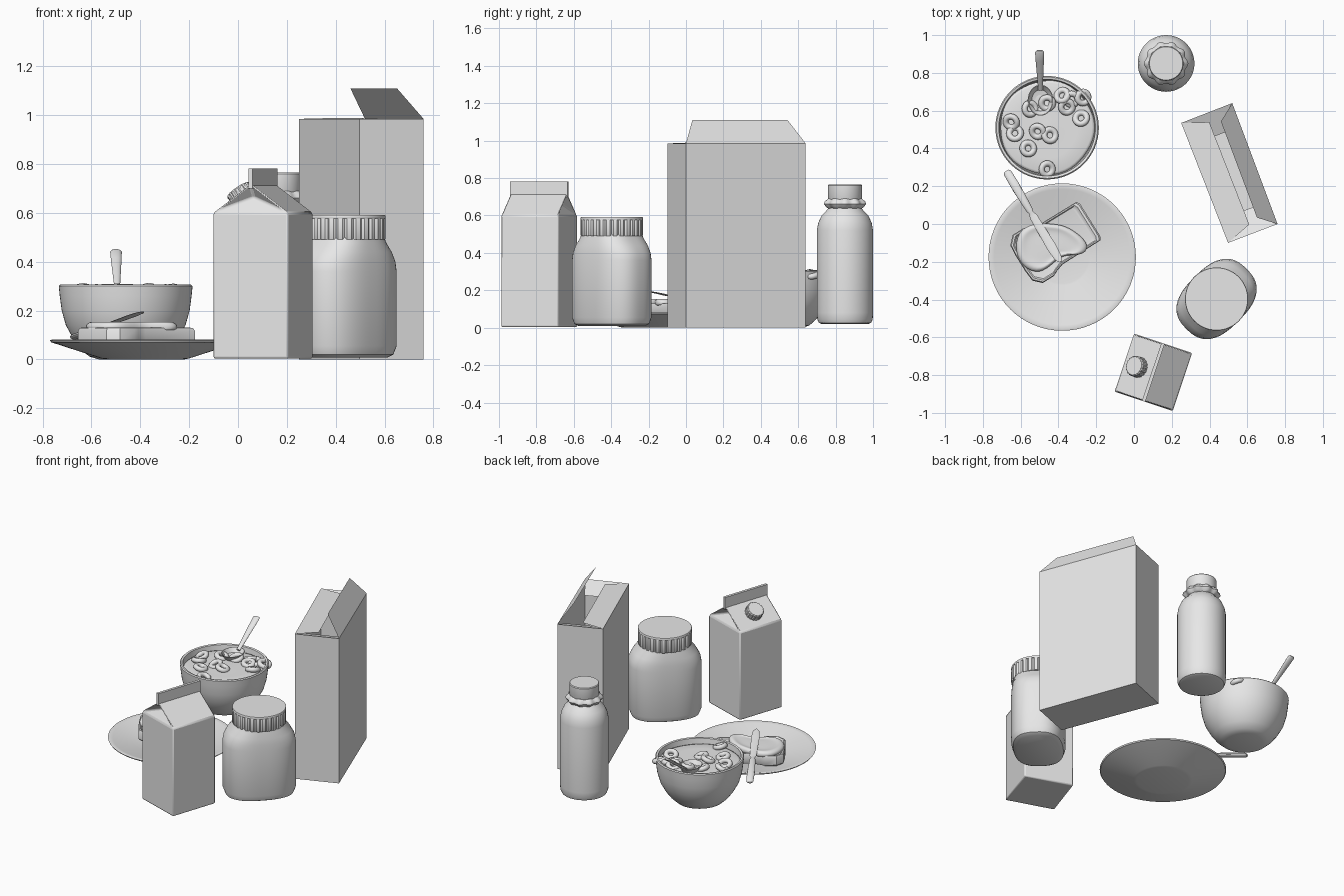
import bpy, bmesh, math
from mathutils import Vector

cube = bpy.data.objects.get("Cube")
if cube:
    bpy.data.objects.remove(cube)

GREY = (0.8, 0.8, 0.8, 1)
mat = bpy.data.materials.new("light_grey")
mat.use_nodes = True
mat.diffuse_color = GREY
mat.node_tree.nodes["Principled BSDF"].inputs["Base Color"].default_value = GREY


def build(name, verts, faces, loc=(0, 0, 0), turn=0, smooth=35):
    """Mesh object with outward normals, smooth below the given angle."""
    mesh = bpy.data.meshes.new(name)
    mesh.from_pydata([tuple(v) for v in verts], [], faces)
    bm = bmesh.new()
    bm.from_mesh(mesh)
    bmesh.ops.recalc_face_normals(bm, faces=bm.faces)
    for f in bm.faces:
        f.smooth = smooth > 0
    bm.to_mesh(mesh)
    bm.free()
    if smooth:
        mesh.set_sharp_from_angle(angle=math.radians(smooth))
    mesh.materials.append(mat)
    ob = bpy.data.objects.new(name, mesh)
    bpy.context.scene.collection.objects.link(ob)
    ob.location = loc
    ob.rotation_euler.z = math.radians(turn)
    return ob


def skin(name, rings, **kw):
    """Join equal rings of points and cap both ends."""
    n = len(rings[0])
    faces = [(k * n + i, k * n + (i + 1) % n, (k + 1) * n + (i + 1) % n, (k + 1) * n + i)
             for k in range(len(rings) - 1) for i in range(n)]
    faces += [tuple(range(n)), tuple(range((len(rings) - 1) * n, len(rings) * n))]
    return build(name, [p for ring in rings for p in ring], faces, **kw)


def lathe(name, profile, segs=48, power=2, ripple=None, **kw):
    """Turn (radius, height[, other radius]) points around z."""
    rings = []
    for p in profile:
        ring = []
        for i in range(segs):
            a = i * math.tau / segs
            c, s = math.cos(a), math.sin(a)
            k = (abs(c) ** power + abs(s) ** power) ** (-1 / power)
            k += ripple(i, a) if ripple else 0
            ring.append((p[0] * k * c, p[-1 if len(p) > 2 else 0] * k * s, p[1]))
        rings.append(ring)
    return skin(name, rings, **kw)


def bar(name, start, end, stations):
    """Bar from start to end with (fraction, width, thickness) sections."""
    start, end = Vector(start), Vector(end)
    d = end - start
    rings = [[(w * math.cos(a), t * d.length, h * math.sin(a))
              for a in (i * math.tau / 12 for i in range(12))] for t, w, h in stations]
    ob = skin(name, rings, loc=start)
    ob.rotation_mode = 'QUATERNION'
    ob.rotation_quaternion = d.to_track_quat('Y', 'Z')
    return ob


def layers(name, outline, steps, **kw):
    """Stack of one outline at (scale, height) steps."""
    cx = sum(p[0] for p in outline) / len(outline)
    cy = sum(p[1] for p in outline) / len(outline)
    return skin(name, [[(cx + (x - cx) * s, cy + (y - cy) * s, z) for x, y in outline]
                       for s, z in steps], **kw)


def groove(depth):
    return lambda i, a: -depth if i % 4 == 0 else 0


# Plate
lathe("plate", [(.16, 0), (.18, .004), (.385, .07), (.39, .078), (.382, .081),
                (.36, .076), (.15, .03), (.14, .028)], segs=64, loc=(-.38, -.175, 0))

# Toast and spread
toast_at = (-.41, -.09, 0)
half = [(.20, .12), (.21, .10)]
lobes = [(-.04, .122), (-.08, .135), (-.11, .15), (-.18, .15), (-.22, .11), (-.225, .05)]
upper = [half[1], half[0]] + lobes
toast_line = upper + [(x, -y) for x, y in reversed(upper)]
layers("toast", toast_line, [(.95, .06), (1, .07), (1, .118), (.97, .129), (.92, .13),
                             (.88, .122), (.85, .121)], loc=toast_at, turn=32)
spread = layers("spread", [(-.63, -.15), (-.62, -.04), (-.53, .01), (-.42, .0), (-.35, -.01),
                           (-.23, -.10), (-.26, -.17), (-.37, -.16), (-.42, -.20),
                           (-.50, -.27), (-.59, -.23)],
                [(.9, .115), (1, .122), (1, .145), (.85, .158), (.7, .147), (.3, .15)], smooth=180)
spread.modifiers.new("soft", 'SUBSURF').levels = 2
spread.modifiers["soft"].render_levels = 2

# Knife
bar("knife", (-.675, .28, .09), (-.39, -.20, .195),
    [(0, .015, .006), (.02, .022, .012), (.2, .024, .013), (.43, .018, .012), (.46, .012, .006),
     (.5, .021, .004), (.85, .026, .004), (.96, .02, .003), (1, .006, .002)])

# Bowl with milk
bowl_at = Vector((-.46, .51, 0))
lathe("bowl", [(.11, 0), (.15, .012), (.185, .045), (.215, .085), (.245, .14), (.262, .2),
               (.27, .26), (.274, .3), (.268, .306), (.256, .303), (.25, .26), (.23, .24)],
      segs=64, loc=bowl_at)
lathe("milk", [(.249, .25), (.249, .268), (.235, .272), (.16, .276), (.1, .272), (.03, .278)],
      ripple=lambda i, a: .012 * math.cos(5 * a), loc=bowl_at, smooth=180)

# Cereal rings
spots = [(-.55, .61), (-.46, .64), (-.38, .68), (-.355, .62), (-.27, .67), (-.28, .56),
         (-.51, .49), (-.445, .47), (-.56, .40), (-.65, .54), (-.63, .48), (-.46, .29), (-.33, .66)]
for n, (x, y) in enumerate(spots):
    tilt = .35 * math.sin(n * 2.3)
    bpy.ops.mesh.primitive_torus_add(major_radius=.031, minor_radius=.016, major_segments=20,
                                     minor_segments=10, location=(x, y, .283),
                                     rotation=(tilt, .35 * math.cos(n * 1.7), 0))
    ob = bpy.context.object
    ob.name = f"cereal_ring_{n + 1}"
    ob.data.materials.append(mat)
    ob.data.shade_smooth()

# Spoon
lathe("spoon_bowl", [(.02, -.03, .025), (.05, -.022, .06), (.068, .012, .082), (.064, .013, .078),
                     (.046, -.014, .056), (.018, -.022, .02)], segs=32, loc=(-.495, .655, .295))
bar("spoon_handle", (-.495, .71, .30), (-.5, .918, .447),
    [(0, .012, .008), (.3, .016, .009), (.75, .022, .010), (.96, .024, .010), (1, .017, .006)])

# Bottle
bottle_at = (.17, .85, 0)
lathe("bottle", [(.125, .02), (.14, .026), (.148, .045), (.15, .08), (.15, .52), (.143, .56),
                 (.125, .6), (.1, .625), (.088, .64), (.088, .70)], loc=bottle_at)
lathe("bottle_collar", [(.085, .635), (.1, .645), (.112, .662), (.108, .674), (.09, .69)],
      ripple=lambda i, a: .05 * math.cos(10 * a), segs=80, loc=bottle_at)
lathe("bottle_cap", [(.09, .685), (.092, .69), (.092, .76), (.088, .765)], loc=bottle_at)

# Jar
jar_at = (.437, -.397, 0)
lathe("jar", [(.19, .008, .13), (.212, .02, .153), (.225, .055, .165), (.225, .36, .165),
              (.218, .4, .163), (.195, .44, .16), (.165, .475, .152), (.15, .5, .148)],
      segs=64, power=2.6, loc=jar_at, turn=45)
lathe("jar_lid_skirt", [(.165, .49), (.167, .494), (.167, .575), (.165, .58)], segs=112,
      ripple=groove(.045), loc=jar_at)
lathe("jar_lid_top", [(.166, .577), (.167, .58), (.167, .588), (.165, .591)], segs=64, loc=jar_at)

# Drink carton
carton_at, carton_turn = (.1025, -.785, 0), -18.5
W, EAVE, RIDGE = .162, .6, .718
square = [(-W, -W), (W, -W), (W, W), (-W, W)]
verts = [(x, y, z) for z in (.003, EAVE) for x, y in square]
verts += [(0, -W, RIDGE), (0, W, RIDGE), (0, -.115, .665), (0, .115, .665)]
faces = [(0, 1, 2, 3)] + [(i, (i + 1) % 4, (i + 1) % 4 + 4, i + 4) for i in range(4)]
faces += [(5, 6, 9, 8), (7, 4, 8, 9), (4, 5, 10), (4, 10, 8), (5, 8, 10),
          (6, 7, 11), (7, 9, 11), (6, 11, 9)]
carton = build("carton", verts, faces, loc=carton_at, turn=carton_turn)
bev = carton.modifiers.new("soft_edges", 'BEVEL')
bev.width, bev.segments = .008, 2
fin = [(-.009, -W), (.009, -W), (.009, W), (-.009, W)]
skin("carton_fin", [[(x, y, z) for x, y in fin] for z in (.7, .782)],
     loc=carton_at, turn=carton_turn, smooth=0)

# Screw cap on the carton slope
cap = lathe("carton_cap", [(.055, -.01), (.055, .04), (.05, .046)], segs=64, ripple=groove(.06))
slope = math.atan2(RIDGE - EAVE, W)
cap.rotation_euler = (0, -slope, math.radians(carton_turn))
turn = math.radians(carton_turn)
cap.location = (carton_at[0] - .082 * math.cos(turn), carton_at[1] - .082 * math.sin(turn), .66)

# Cereal box with open flaps
corners = [Vector(c) for c in ((.25, .535), (.52, .64), (.76, 0), (.498, -.1))]
TOP = .985
verts = [(c.x, c.y, z) for z in (0, TOP) for c in corners]
faces = [(0, 1, 2, 3)] + [(i, (i + 1) % 4, (i + 1) % 4 + 4, i + 4) for i in range(4)]
build("cereal_box", verts, faces, smooth=0)
flaps = [("back_flap", 0, .13, .03, -.05), ("raised_flap", 1, .09, .07, .125),
         ("front_flap", 2, .13, .03, -.05), ("folded_flap", 3, .14, .05, .004)]
for name, i, reach, inset, rise in flaps:
    a, b = corners[i], corners[(i + 1) % 4]
    along = (b - a).normalized()
    inward = Vector((along.y, -along.x)) * reach
    c, d = b + inward - along * inset, a + inward + along * inset
    build(name, [(a.x, a.y, TOP), (b.x, b.y, TOP), (c.x, c.y, TOP + rise), (d.x, d.y, TOP + rise)],
          [(0, 1, 2, 3)], smooth=0)
